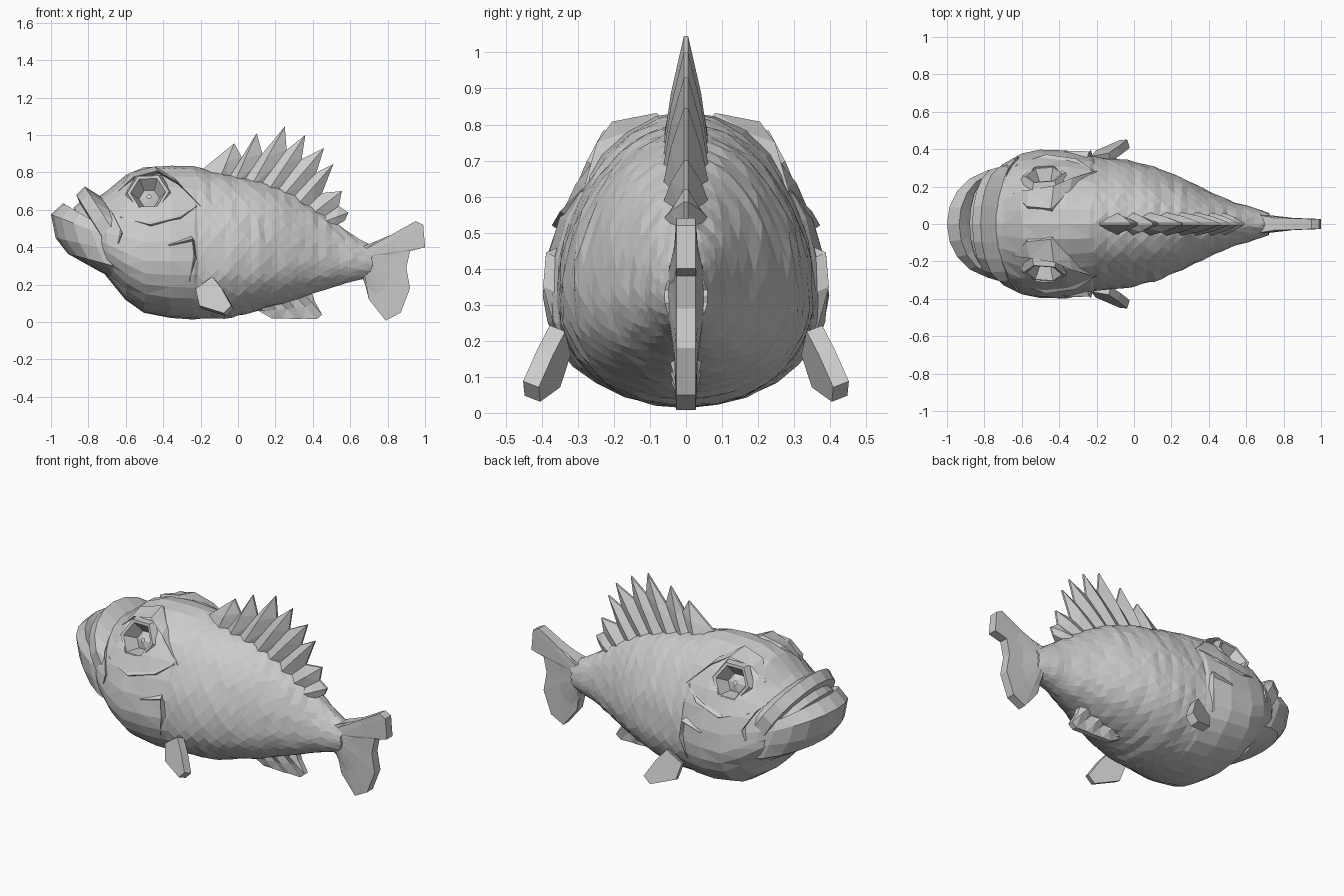
import bpy
import bmesh
import random
from math import sin, cos, pi, copysign
from mathutils import Vector

random.seed(4)
default = bpy.data.objects.get("Cube")
if default:
    bpy.data.objects.remove(default, do_unlink=True)

# One plain grey for the whole model
grey = bpy.data.materials.new("plain grey")
grey.use_nodes = True
grey.diffuse_color = (.6, .6, .6, 1)
shader = next(n for n in grey.node_tree.nodes if n.type == "BSDF_PRINCIPLED")
shader.inputs["Base Color"].default_value = grey.diffuse_color
shader.inputs["Roughness"].default_value = .8


def finish(name, bm, triangles=False):
    """Turn a bmesh into a flat shaded grey object."""
    bmesh.ops.remove_doubles(bm, verts=bm.verts, dist=.0005)
    if triangles:
        bmesh.ops.triangulate(bm, faces=bm.faces)
    bmesh.ops.recalc_face_normals(bm, faces=bm.faces)
    mesh = bpy.data.meshes.new(name)
    bm.to_mesh(mesh)
    bm.free()
    mesh.materials.append(grey)
    obj = bpy.data.objects.new(name, mesh)
    bpy.context.scene.collection.objects.link(obj)
    return obj


def loft(name, rows, ring=True, loop=False, caps=False, triangles=True):
    """Skin rows of points; ring closes each row, loop joins last row to first."""
    bm = bmesh.new()
    grid = [[bm.verts.new(p) for p in row] for row in rows]
    pairs = list(zip(grid, grid[1:]))
    if loop:
        pairs.append((grid[-1], grid[0]))
    for a, b in pairs:
        count = len(a)
        for i in range(count if ring else count - 1):
            j = (i + 1) % count
            bm.faces.new((a[i], a[j], b[j], b[i]))
    if caps:
        bm.faces.new(grid[0])
        bm.faces.new(grid[-1])
    return finish(name, bm, triangles)


# Body stations: x, top, bottom, half width
STATIONS = [
    (-.83, .6, .42, .2), (-.76, .66, .32, .27), (-.7, .7, .24, .325), (-.6, .785, .12, .375),
    (-.5, .825, .05, .395), (-.36, .835, .02, .395), (-.235, .83, .015, .372),
    (-.215, .825, .015, .36), (-.05, .79, .02, .345), (.1, .76, .06, .31),
    (.25, .71, .1, .25), (.4, .62, .15, .175), (.55, .51, .2, .11),
    (.62, .46, .22, .095), (.72, .405, .24, .06),
]
HEAD = 8
# Roundness of the sloping back and of the fuller belly
BACK, BELLY = 1.9, 2.1


def section(x):
    """Top, bottom, half width and widest height at x."""
    x = min(max(x, STATIONS[0][0]), STATIONS[-1][0])
    for a, b in zip(STATIONS, STATIONS[1:]):
        if x <= b[0]:
            f = (x - a[0]) / (b[0] - a[0])
            top, low, wide = (p + (q - p) * f for p, q in zip(a[1:], b[1:]))
            break
    return top, low, wide, .325 + .45 * max(0, -.5 - x)


def side_y(x, z):
    """Half width of the body surface at a given x and height."""
    top, low, wide, mid = section(x)
    n = BACK if z > mid else BELLY
    q = (z - mid) / (top - mid) if z > mid else (mid - z) / (mid - low)
    return wide * (1 - min(q, .98) ** n) ** (1 / n)


def body_ring(x, shift=0, swell=1, jitter=0, count=28):
    top, low, wide, mid = section(x)
    ring = []
    for i in range(count):
        t = 2 * pi * (i + shift) / count
        c, s = cos(t), sin(t)
        k = swell + random.uniform(-jitter, jitter)
        height, n = (top - mid, BACK) if s > 0 else (mid - low, BELLY)
        ring.append((x + random.uniform(-jitter, jitter) * .6,
                     wide * k * copysign(abs(c) ** (2 / n), c),
                     mid + height * k * copysign(abs(s) ** (2 / n), s)))
    return ring


# Body: broad facets on the head, staggered rough scales behind the gills
rows = [body_ring(s[0], jitter=.008) for s in STATIONS[:HEAD]]
SCALES = 26
for k in range(1, SCALES + 1):
    x = -.215 + .935 * k / SCALES
    rows.append(body_ring(x, (k % 2) / 2, 1.003 if k % 2 else .998, .012))
body = loft("body", rows, caps=True)

# Eye sockets: cut a six sided hole, then set a low rim and a faceted bowl in it
for side, label in ((1, "left"), (-1, "right")):
    axis = Vector((-.08, side * .88, .42)).normalized()
    along = Vector((1, 0, 0)).cross(axis).normalized()
    across = axis.cross(along)
    centre = Vector((-.48, side * side_y(-.48, .69), .69))

    def hexagon(radius, depth):
        return [centre + axis * depth + (along * sin(i * pi / 3)
                + across * cos(i * pi / 3)) * radius for i in range(6)]

    cutter = loft("eye_cutter", [hexagon(.1, -.12), hexagon(.1, .2)], caps=True)
    cutter.hide_render = True
    cut = body.modifiers.new("eye_hole", "BOOLEAN")
    cut.operation = "DIFFERENCE"
    cut.solver = "EXACT"
    cut.object = cutter
    graph = bpy.context.evaluated_depsgraph_get()
    carved = bpy.data.meshes.new_from_object(body.evaluated_get(graph))
    body.modifiers.clear()
    body.data = carved
    bpy.data.objects.remove(cutter, do_unlink=True)

    bowl = [(.135, -.03), (.112, .008), (.095, .004), (.055, -.07), (.012, -.05)]
    loft(label + "_eye", [hexagon(r, d) for r, d in bowl], triangles=False)


def ridge(name, points, size):
    """A tapered fold along both sides; points are x, height, overhang."""
    for side, label in ((1, "left_"), (-1, "right_")):
        rows = []
        for i, (x, z, out) in enumerate(points):
            r = size * (.25 if i in (0, len(points) - 1) else 1)
            y = side_y(x, z)
            rows.append([(x, side * (y + r * .6 + out), z), (x + r * .6, side * (y - r), z - r),
                         (x, side * (y - r * 2), z), (x - r * .6, side * (y - r), z + r)])
        loft(label + name, rows, caps=True)


# Folds of the face, the brow standing out over the eye
ridge("brow", [(-.64, .7, 0), (-.56, .775, .05), (-.43, .808, .085), (-.33, .75, .03), (-.2, .62, 0)], .024)
ridge("cheek_fold", [(-.63, .56, 0), (-.47, .52, 0), (-.31, .56, 0), (-.22, .62, 0)], .022)
ridge("gill_flap", [(-.37, .41, 0), (-.24, .445, .015), (-.23, .35, .015), (-.26, .22, 0)], .022)
ridge("snout_fold", [(-.72, .64, 0), (-.67, .58, .01), (-.62, .48, 0), (-.64, .42, 0)], .022)


def mouth_arc(front, back, wide, z_front, z_back, count=10):
    """A U shaped arc round the mouth, corner to corner."""
    arc = []
    for i in range(count + 1):
        a = pi * (i / count - .5)
        c = max(cos(a), 0) ** .8
        arc.append((back + (front - back) * c, wide * sin(a), z_back + (z_front - z_back) * c))
    return arc


# Lower jaw bowl, from the mouth floor over the lip to the chin
jaw = [
    (-.72, -.62, .12, .46, .42), (-.84, -.64, .2, .52, .42), (-.895, -.67, .25, .59, .45),
    (-.935, -.67, .28, .635, .48), (-1, -.65, .3, .575, .44),
    (-.975, -.61, .31, .45, .37), (-.91, -.59, .31, .365, .28), (-.74, -.56, .2, .27, .18),
]
loft("lower_jaw", [mouth_arc(*row) for row in jaw], ring=False)

# Upper lip in front of the snout, with a thinner inner lip below it
lip = [
    (-.83, -.69, .29, .6, .4), (-.865, -.71, .305, .68, .43),
    (-.82, -.66, .32, .725, .48), (-.7, -.61, .31, .65, .46),
]
inner = [
    (-.85, -.7, .26, .56, .42), (-.88, -.71, .275, .61, .43),
    (-.84, -.69, .27, .645, .44), (-.78, -.66, .25, .58, .42),
]
for name, levels in (("upper_lip", lip), ("inner_lip", inner)):
    loft(name, [mouth_arc(*row) for row in levels], ring=False, loop=True)


def ray_fin(name, rays, tip=.006):
    """A pleated fin from rays: base x, base z, tip x, tip z, half thickness."""
    rows = []
    for bx, bz, tx, tz, t in rays:
        mx, mz = (bx + tx) / 2, (bz + tz) / 2
        rows.append([(bx, t, bz), (mx, t * .65, mz), (tx, tip, tz),
                     (tx, -tip, tz), (mx, -t * .65, mz), (bx, -t, bz)])
    loft(name, rows, caps=True)


# Dorsal fin: a spine and a valley in turn, leaning back
spines = [
    (-.1, -.02, .955), (-.02, .1, 1.01), (.07, .25, 1.045), (.16, .36, 1),
    (.24, .46, .93), (.32, .51, .845), (.4, .555, .7), (.46, .59, .585),
]
valleys = [(.02, .88), (.13, .9), (.26, .92), (.34, .87), (.42, .8), (.45, .69), (.54, .62), (.57, .54)]
rays = [(-.2, .8, -.18, .825, .01)]
for (bx, tx, tz), (vx, vz) in zip(spines, valleys):
    rays.append((bx, section(bx)[0] - .04, tx, tz, .065))
    rays.append((bx + .04, section(bx + .04)[0] - .04, vx, vz, .04))
ray_fin("dorsal_fin", rays)

# Anal fin under the belly
tips = [(.1, .065), (.18, .02), (.24, .02), (.31, .015), (.35, .018), (.42, .015), (.45, .04), (.41, .11)]
ray_fin("anal_fin", [(.08 + .044 * i, section(.08 + .044 * i)[1] + .03, x, z, .03 if i % 2 else .05)
                     for i, (x, z) in enumerate(tips)], .016)

# Tail fin fanning out from the narrow tail root
tail = [(.84, .475), (.95, .54), (.99, .52), (1, .4), (.92, .38), (.9, .29),
        (.92, .18), (.87, .05), (.79, .008), (.7, .12), (.68, .2)]
ray_fin("tail_fin", [(.66 + .05 * sin(pi * i / 10), .4 - .015 * i, x, z, .05)
                     for i, (x, z) in enumerate(tail)], .027)

# Pectoral fins: thick paddles swept back, down and outward
paddle = [(-.22, .17), (-.13, .235), (-.08, .17), (-.03, .08), (-.07, .04), (-.2, .08)]
for side, label in ((1, "left"), (-1, "right")):
    rows = []
    for d in (-.026, .022):
        rows.append([(x - d * .3, side * (.355 + (x + .2) * .35 + (.15 - z) * .25 + d * .9), z + d * .35)
                     for x, z in paddle])
    loft(label + "_pectoral_fin", rows, caps=True, triangles=False)
